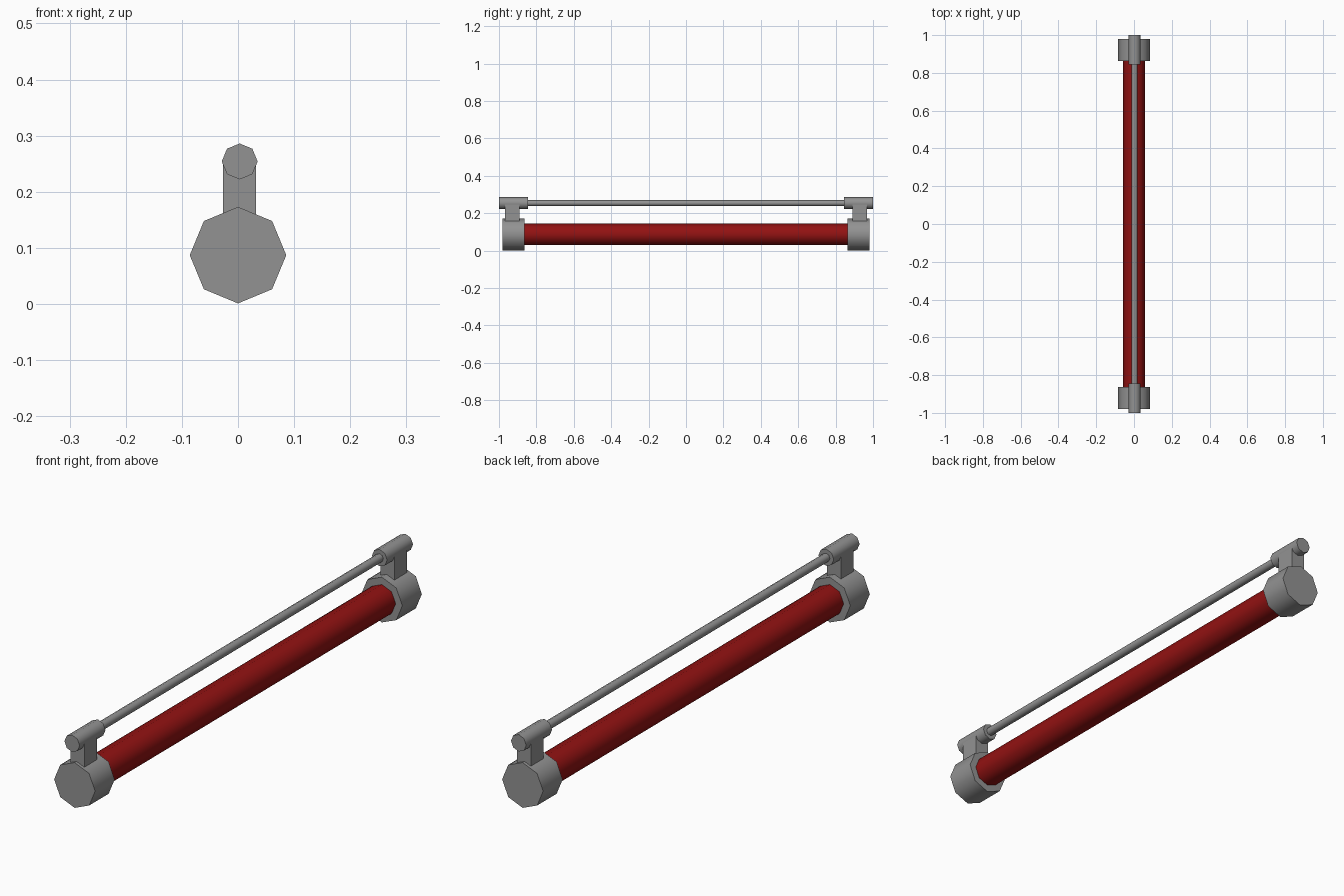
import bpy, math

cube = bpy.data.objects.get("Cube")
if cube:
    bpy.data.objects.remove(cube, do_unlink=True)


def material(name, rgb):
    mat = bpy.data.materials.new(name)
    mat.use_nodes = True
    colour = (*rgb, 1)
    mat.diffuse_color = colour
    mat.node_tree.nodes["Principled BSDF"].inputs["Base Color"].default_value = colour
    return mat


grey = material("steel grey", (0.29, 0.29, 0.29))
red = material("deep red", (0.29, 0.006, 0.006))


def bar(name, radius, y0, y1, x, z, mat):
    """Eight-sided bar along y with a corner pointing up."""
    bpy.ops.mesh.primitive_cylinder_add(
        vertices=8, radius=radius, depth=y1 - y0,
        location=(x, (y0 + y1) / 2, z), rotation=(math.pi / 2, 0, 0))
    obj = bpy.context.object
    obj.name = name
    obj.data.materials.append(mat)
    bpy.ops.object.transform_apply(location=False, rotation=True, scale=True)
    bpy.ops.object.shade_smooth_by_angle(angle=math.radians(50))
    return obj


TUBE_Z = 0.087
ROD_X, ROD_Z = 0.003, 0.254

# Main tube and the thin rod above it
bar("main_tube", 0.058, -0.88, 0.88, 0, TUBE_Z, red)
bar("thin_rod", 0.016, -0.86, 0.86, ROD_X, ROD_Z, grey)

# Matching fittings at both ends
for end, side in (("front", -1), ("back", 1)):
    def span(a, b):
        return sorted((side * a, side * b))

    bar(end + "_end_cap", 0.086, *span(0.863, 0.98), 0, TUBE_Z, grey)
    bar(end + "_rod_holder", 0.032, *span(0.845, 1.0), ROD_X, ROD_Z, grey)

    # Upright block joining cap and holder
    bpy.ops.mesh.primitive_cube_add(size=1, location=(ROD_X, side * 0.93, 0.2))
    post = bpy.context.object
    post.name = end + "_post"
    post.scale = (0.059, 0.077, 0.096)
    bpy.ops.object.transform_apply(location=False, rotation=False, scale=True)
    post.data.materials.append(grey)
